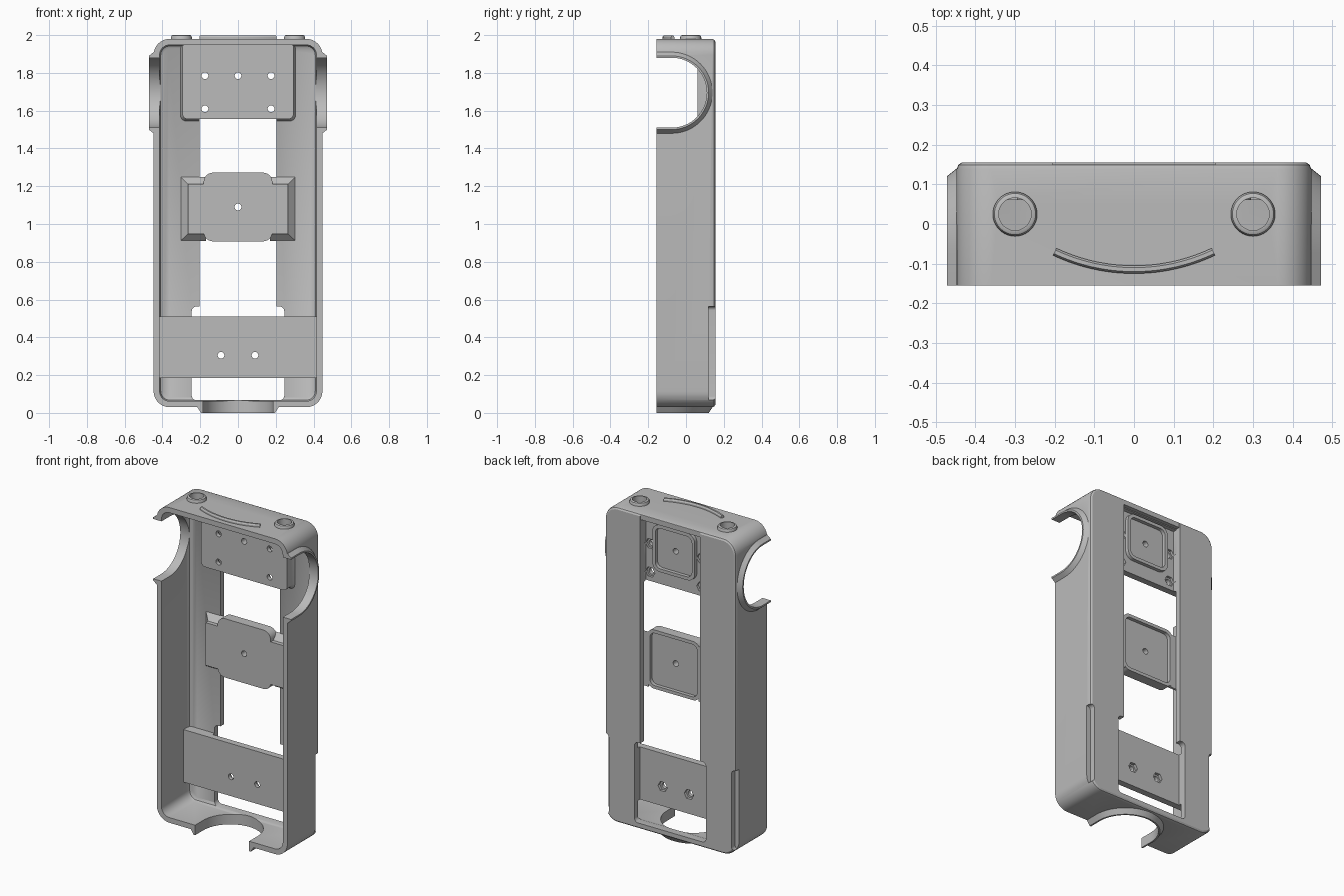
import bpy, bmesh
from math import sin, cos, pi

if "Cube" in bpy.data.objects:
    bpy.data.objects.remove(bpy.data.objects["Cube"])

GREY = (0.5, 0.5, 0.5, 1)
grey = bpy.data.materials.new("plain grey")
grey.use_nodes = True
grey.diffuse_color = GREY
grey.node_tree.nodes["Principled BSDF"].inputs["Base Color"].default_value = GREY
FRONT = -0.155
BACK = 0.155
parts = []


# ---- outlines ----
def rounded(cu, cv, hu, hv, r, n=8):
    pts = []
    for k, (su, sv) in enumerate([(1, 1), (-1, 1), (-1, -1), (1, -1)]):
        for i in range(n + 1):
            a = (k + i / n) * pi / 2
            pts.append((cu + su * (hu - r) + r * cos(a), cv + sv * (hv - r) + r * sin(a)))
    return pts


def circle(cu, cv, r, n=24):
    return [(cu + r * cos(2 * pi * i / n), cv + r * sin(2 * pi * i / n)) for i in range(n)]


def arch(c, r, y_end):
    """Half round opening, straight towards the front."""
    arc = [(c + r * cos(pi * i / 32), -0.075 + r * sin(pi * i / 32)) for i in range(33)]
    return [(c + r, y_end)] + arc + [(c - r, y_end)]


def along_y(pts, y):
    return [(u, y, v) for u, v in pts]


def along_z(pts, z):
    return [(u, v, z) for u, v in pts]


def along_x(pts, x):
    return [(x, v, u) for u, v in pts]


# ---- solids ----
def loft(name, rings, keep=True):
    bm = bmesh.new()
    loops = [[bm.verts.new(p) for p in ring] for ring in rings]
    n = len(loops[0])
    for a, b in zip(loops, loops[1:]):
        for i in range(n):
            j = (i + 1) % n
            bm.faces.new((a[i], a[j], b[j], b[i]))
    bm.faces.new(loops[0])
    bm.faces.new(loops[-1])
    bmesh.ops.recalc_face_normals(bm, faces=bm.faces)
    mesh = bpy.data.meshes.new(name)
    bm.to_mesh(mesh)
    bm.free()
    mesh.materials.append(grey)
    ob = bpy.data.objects.new(name, mesh)
    bpy.context.collection.objects.link(ob)
    if keep:
        parts.append(ob)
    return ob


def combine(target, rings, op="DIFFERENCE"):
    tool = loft("tool", rings, keep=False)
    mod = target.modifiers.new("tool", "BOOLEAN")
    mod.operation = op
    mod.solver = "EXACT"
    mod.object = tool
    bpy.context.view_layer.objects.active = target
    bpy.ops.object.modifier_apply(modifier=mod.name)
    bpy.data.objects.remove(tool)


def prism_y(pts, y0, y1):
    return [along_y(pts, y0), along_y(pts, y1)]


def slab(x0, x1, y0, y1, z0, z1):
    return prism_y([(x0, z0), (x1, z0), (x1, z1), (x0, z1)], y0, y1)


def drill(ob, x, z, hex_from=None):
    combine(ob, prism_y(circle(x, z, 0.018), 0, 0.3))
    if hex_from:
        combine(ob, prism_y(circle(x, z, 0.032, 6), hex_from, 0.3))


# ---- open-fronted shell ----
def body(inset):
    return rounded(0, 1.005, 0.447 - inset, 0.975 - inset, 0.085 - inset)


shell = loft("shell", [along_y(body(0), FRONT), along_y(body(0), 0.138),
                       along_y(body(0.004), 0.149), along_y(body(0.013), BACK)])

# flared lips around the side and bottom openings
for s in (-1, 1):
    combine(shell, [along_x(arch(1.695, 0.185 + off, FRONT), s * x)
                    for x, off in ((0.425, 0.03), (0.447, 0.03), (0.472, 0.01))], "UNION")
combine(shell, [along_z(arch(0, 0.185 + off, FRONT), z)
                for z, off in ((0.05, 0.03), (0.03, 0.03), (0, 0.01))], "UNION")

# cavity with a soft rear edge
combine(shell, [along_y(body(i), y) for i, y in
                ((0.032, -0.3), (0.032, 0.095), (0.038, 0.112), (0.052, 0.12))])

# round openings for the sides and bottom
for s in (-1, 1):
    combine(shell, [along_x(arch(1.695, 0.185, -0.3), s * x) for x in (0.37, 0.6)])
combine(shell, [along_z(arch(0, 0.185, -0.3), z) for z in (-0.1, 0.1)])

# long rear window, its wide foot and the shallow step at the top
combine(shell, slab(-0.205, 0.205, 0.08, 0.3, 0.2, 1.945))
combine(shell, prism_y(rounded(0, 0.315, 0.245, 0.248, 0.025), 0.08, 0.3))
combine(shell, slab(-0.205, 0.205, 0.15, 0.3, 1.9, 2.1))

# notches in the lower rear corners
for s in (-1, 1):
    combine(shell, prism_y(rounded(s * 0.52, 0.315, 0.1, 0.248, 0.02), 0.12, 0.3))

# ---- upper plate ----
upper = loft("upper_plate", [along_y(rounded(0, 1.758, 0.295 + g, 0.203 + g, 0.03), y)
                             for y, g in ((0.06, 0), (0.1, 0), (0.125, 0.012))])
combine(upper, slab(-0.205, 0.205, 0.1, 0.3, 1.4, 1.94))
for x, z in ((-0.175, 1.785), (0.175, 1.785), (-0.175, 1.61), (0.175, 1.61)):
    drill(upper, x, z, 0.085)
drill(upper, 0, 1.785)

# ---- middle plate ----
middle = loft("middle_plate", prism_y(rounded(0, 1.09, 0.182, 0.182, 0.05), 0.06, 0.1))
drill(middle, 0, 1.09)
for s, side in ((-1, "right"), (1, "left")):
    loft("middle_wing_" + side,
         [along_y([(s * 0.17, 1.08 - h), (s * x, 1.08 - h), (s * x, 1.08 + h), (s * 0.17, 1.08 + h)], y)
          for y, x, h in ((0.06, 0.265, 0.132), (0.085, 0.265, 0.132), (0.122, 0.305, 0.17))])

# ---- raised rims on the backs of the plates ----
for name, z, half, depth in (("upper_rim", 1.785, 0.145, 0.122), ("middle_rim", 1.09, 0.182, 0.122)):
    rim = loft(name, prism_y(rounded(0, z, half, half, 0.05), 0.095, depth))
    combine(rim, prism_y(rounded(0, z, half - 0.02, half - 0.02, 0.035), 0.05, 0.3))

# ---- lower band ----
lower = loft("lower_band", slab(-0.42, 0.42, 0.06, 0.1, 0.185, 0.51))
for x in (-0.09, 0.09):
    drill(lower, x, 0.305, 0.082)
for s, side in ((-1, "right"), (1, "left")):
    loft("lower_band_foot_" + side, slab(s * 0.245, s * 0.42, 0.07, 0.125, 0.185, 0.51))

# ---- ring buttons on top ----
for s, side in ((-1, "right"), (1, "left")):
    hole = [along_z(circle(s * 0.3, 0.025, 0.041), z) for z in (1.9, 2.1)]
    ring = loft("top_ring_" + side, [along_z(circle(s * 0.3, 0.025, r, 40), z) for z, r in
                                     ((1.965, 0.056), (1.988, 0.056), (1.997, 0.052), (2.0, 0.046))])
    combine(ring, hole)
    combine(shell, hole)


# ---- curved ridge on top ----
def ridge(w):
    angles = [-0.4425 + 0.885 * i / 24 for i in range(25)]
    outer = [((0.467 + w) * sin(a), 0.352 - (0.467 + w) * cos(a)) for a in angles]
    inner = [((0.467 - w) * sin(a), 0.352 - (0.467 - w) * cos(a)) for a in reversed(angles)]
    return outer + inner


loft("top_ridge", [along_z(ridge(w), z) for z, w in ((1.97, 0.01), (1.989, 0.01), (1.997, 0.005))])

# ---- smooth shading with crisp edges ----
bpy.ops.object.select_all(action="DESELECT")
for ob in parts:
    ob.select_set(True)
bpy.context.view_layer.objects.active = shell
bpy.ops.object.shade_smooth_by_angle(angle=pi / 6)
